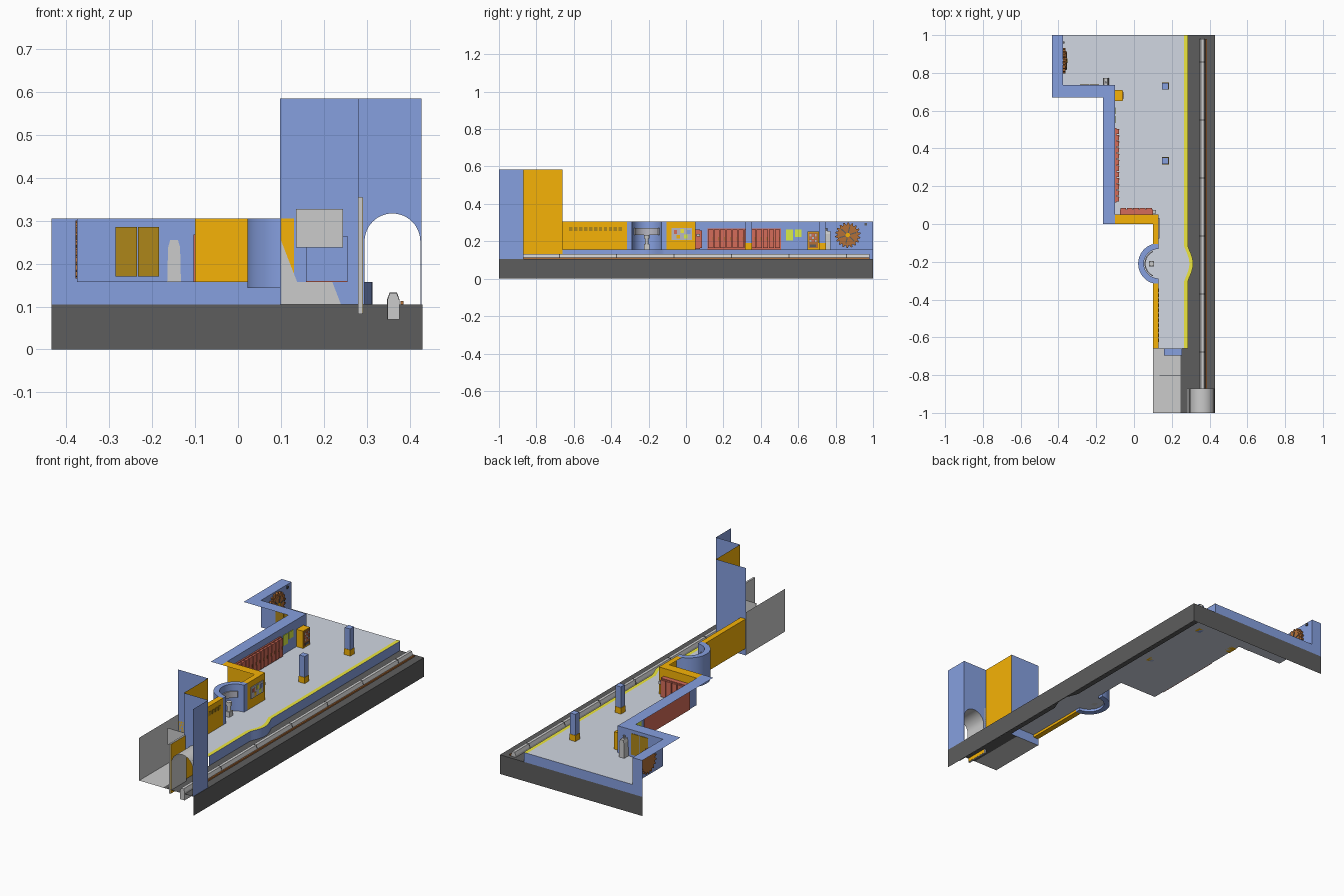
import bpy, bmesh, math
from math import cos, sin, pi, radians

if "Cube" in bpy.data.objects:
    bpy.data.objects.remove(bpy.data.objects["Cube"])

COL = dict(blue=(.24, .35, .74), orange=(.92, .45, .002), red=(.66, .15, .10), dark=(.11, .11, .11),
           floor=(.64, .68, .76), yellow=(.85, .80, .05), brown=(.45, .16, .04), gold=(.42, .24, .01),
           lime=(.70, .85, .06), pale=(.48, .48, .55))
FL, TOP, TALL, BED = .157, .305, .585, .105      # floor, wall top, tower top, track bed
mats = {}


def mesh(name, verts, faces, col=None, smooth=False):
    me = bpy.data.meshes.new(name)
    me.from_pydata(verts, [], faces)
    bm = bmesh.new()
    bm.from_mesh(me)
    bmesh.ops.recalc_face_normals(bm, faces=bm.faces)
    bm.to_mesh(me)
    bm.free()
    ob = bpy.data.objects.new(name, me)
    bpy.context.collection.objects.link(ob)
    if col:
        if col not in mats:
            mats[col] = bpy.data.materials.new(col)
            mats[col].diffuse_color = (*COL[col], 1)
        me.materials.append(mats[col])
    if smooth:
        bpy.context.view_layer.objects.active = ob
        ob.select_set(True)
        bpy.ops.object.shade_smooth_by_angle(angle=radians(35))
        ob.select_set(False)
    return ob


def prism(name, pts, lo, hi, axis, col=None, smooth=False):
    """Extrude a 2D outline along an axis: z -> (x,y), y -> (x,z), x -> (y,z)."""
    put = {'z': lambda a, b, h: (a, b, h), 'y': lambda a, b, h: (a, h, b), 'x': lambda a, b, h: (h, a, b)}[axis]
    n = len(pts)
    v = [put(a, b, h) for h in (lo, hi) for a, b in pts]
    f = [tuple(range(n))[::-1], tuple(range(n, 2 * n))]
    f += [(i, (i + 1) % n, n + (i + 1) % n, n + i) for i in range(n)]
    return mesh(name, v, f, col, smooth)


def box(name, x0, x1, y0, y1, z0, z1, col=None):
    return prism(name, [(x0, y0), (x1, y0), (x1, y1), (x0, y1)], z0, z1, 'z', col)


def sheet(name, pts, z, col=None):
    return mesh(name, [(x, y, z) for x, y in pts], [tuple(range(len(pts)))], col)


def strip(name, a, b, col=None, smooth=False):
    """Ribbon of quads between two equally long 3D paths."""
    n = len(a)
    return mesh(name, a + b, [(i, i + 1, n + i + 1, n + i) for i in range(n - 1)], col, smooth)


def curtain(name, path, z0, z1, col=None, smooth=False):
    return strip(name, [(x, y, z0) for x, y in path], [(x, y, z1) for x, y in path], col, smooth)


def wall(name, inner, outer, col):
    """Wall with a visible face and a coping on top, open at the back."""
    curtain(name + "_face", inner, FL, TOP, col)
    strip(name + "_coping", [(x, y, TOP) for x, y in inner], [(x, y, TOP) for x, y in outer], col)


def arc(cx, cy, r, a0, a1, n=24):
    return [(cx + r * cos(radians(a0 + (a1 - a0) * i / n)), cy + r * sin(radians(a0 + (a1 - a0) * i / n)))
            for i in range(n + 1)]


# platform edge running from back to front with a rounded bulge
def edge(x):
    bump = [(x + .028 * cos(pi * t / 2) ** 1.2, -.21 - .095 * t) for t in [i / 8 - 1 for i in range(1, 16)]]
    return [(x, 1), (x, -.115)] + bump + [(x, -.305), (x, -.66)]


# open-bottomed track bed with outer and back skirts
sheet("track_bed", edge(.285) + [(.245, -.66), (.245, -1), (.43, -1), (.43, 1)], BED, "dark")
curtain("outer_skirt", [(.43, -1), (.43, 1)], 0, BED, "dark")
curtain("back_skirt", [(-.435, 1), (.43, 1)], 0, BED, "dark")
curtain("back_band", [(-.435, 1), (.285, 1)], BED, FL, "blue")

# platform floor, edge and safety line
niche_in = arc(.13, -.21, .078, 270, 90)
niche_out = arc(.13, -.21, .108, 270, 90)
outline = edge(.285) + [(.13, -.66)] + niche_in + [(.13, .05), (-.1, .05), (-.1, .735), (-.375, .735), (-.375, 1)]
sheet("platform_floor", outline, FL, "floor")
curtain("platform_edge", edge(.285), BED, FL, "blue", True)
strip("safety_line", [(x, y, FL + .001) for x, y in edge(.265)], [(x, y, FL + .001) for x, y in edge(.285)], "yellow")

# side walls
box("front_wall", .1, .13, -.66, -.315, .143, TOP, "orange")
wall("corner_wall", [(.13, -.105), (.13, .05), (-.1, .05)], [(.1, -.105), (.1, 0), (-.1, 0)], "orange")
wall("long_wall", [(-.1, .05), (-.1, .735), (-.375, .735), (-.375, 1)],
     [(-.165, 0), (-.165, .67), (-.435, .67), (-.435, 1)], "blue")
strip("coping_end", [(-.1, 0, TOP), (-.165, 0, TOP)], [(-.1, .05, TOP), (-.165, .05, TOP)], "blue")
curtain("wall_end", [(-.435, 1), (-.375, 1)], BED, TOP, "blue")
prism("niche_wall", niche_out + niche_in[::-1], .143, TOP, 'z', "blue", True)

# niche sign and pedestal figure
prism("niche_sign", arc(.13, -.21, .074, 245, 115) + arc(.13, -.21, .068, 115, 245), .235, .27, 'z', "pale")
box("pedestal", .08, .105, -.225, -.195, FL, .185)
prism("figure_body", arc(.0925, -.21, .010, 0, 330, 11), .185, .215, 'z')
prism("figure_head", arc(.0925, -.21, .014, 0, 330, 11), .215, .235, 'z')

# tall end walls beside the tunnel
curtain("tower_end", [(.098, -.66), (.28, -.66)], BED, TALL, "blue")
curtain("tower_return", [(.28, -.66), (.28, -.87)], BED, TALL, "orange")
curtain("tower_outer", [(.428, -.87), (.428, -1)], BED, TALL, "blue")
arch = [(.425, BED)] + arc(.36, .252, .065, 0, 180) + [(.295, BED)]
portal = [(.28, BED), (.28, TALL), (.428, TALL), (.428, BED)] + arch
mesh("tunnel_portal", [(x, -.87, z) for x, z in portal], [tuple(range(len(portal)))], "blue")
strip("tunnel_vault", [(x, -.87, z) for x, z in arch], [(x, -1, z) for x, z in arch], None, True)
box("tunnel_partition", .28, .29, -1, -.87, .083, .355)
box("partition_face", .29, .291, -.998, -.872, .085, .353, "orange")

# service passage at the front end
sheet("passage_floor", [(.1, -1), (.245, -1), (.245, -.66), (.1, -.66)], BED)
curtain("passage_wall", [(.1, -1), (.1, -.66)], BED, .34)
poly = [(.1, BED), (.1, .255), (.138, FL), (.22, FL), (.24, BED)]
mesh("passage_ramp_end", [(x, -.663, z) for x, z in poly], [tuple(range(5))])
box("door_recess", .158, .255, -.695, -.66, .16, .265, "blue")
box("door_sill", .158, .255, -.696, -.66, .157, .16, "red")
box("hanging_panel", .135, .245, -.803, -.8, .238, .328)

# tiled band without lettering on the orange wall
for i in range(11):
    y = -.625 + i * .0265
    box("wall_tile", .1305, .133, y, y + .018, .255, .276, "gold")

# notice board with coloured notes
box("notice_board", .1305, .134, -.078, .032, .208, .272, "pale")
for i, (y, z, c) in enumerate([(-.065, .24, "red"), (-.03, .245, "yellow"), (.005, .24, "blue"),
                               (-.05, .215, "orange"), (-.01, .216, "lime")]):
    box("notice", .133, .136, y, y + .018, z, z + .02, c)

# red locker rows
box("locker_back", -.104, -.092, .115, .508, .157, .268, "red")
for i in range(12):
    y = .118 + i * .0325
    box("locker_door", -.093, -.08, y, y + .028, .165, .264, "red")
    box("locker_handle", -.081, -.077, y + .021, y + .025, .205, .222, "brown")
box("corner_locker", -.075, .1, .0505, .076, .16, .262, "red")
for i in range(5):
    x = -.072 + i * .034
    box("corner_door", x, x + .03, .075, .086, .165, .257, "red")
box("corner_lamp", .1, .116, .055, .075, .225, .24)

# wall posters
for y in (.535, .582):
    box("poster", -.103, -.097, y, y + .036, .205 + (y - .535) * .4, .262, "lime")

# vending machine
box("vending_body", -.104, -.06, .65, .71, FL, .252, "orange")
box("vending_front", -.061, -.057, .655, .705, .165, .247, "brown")
for i in range(3):
    for j in range(3):
        y, z = .661 + i * .014, .195 + j * .016
        box("vending_item", -.058, -.055, y, y + .009, z, z + .011, "red" if (i + j) % 2 else "pale")
box("vending_slot", -.058, -.055, .664, .696, .17, .182, "dark")

# gold panels and kiosk on the back recess wall
for x in (-.285, -.233):
    box("gold_panel", x, x + .049, .731, .738, .17, .286, "gold")
prism("kiosk", [(-.165, FL), (-.163, .238), (-.158, .255), (-.14, .255), (-.135, .238), (-.133, FL)],
      .733, .772, 'y')
prism("kiosk_beacon", arc(-.149, .75, .006, 0, 315, 7), .255, .27, 'z', "pale")

# big cog on the far wall
cog = []
for i in range(18):
    for da, r in ((0, .056), (5, .068), (11, .068), (15, .056)):
        a = radians(i * 20 + da)
        cog.append((.865 + r * cos(a), .233 + r * sin(a)))
prism("cog", cog, -.379, -.362, 'x', "brown")
prism("cog_ring", arc(.865, .233, .05, 0, 345, 23), -.363, -.358, 'x', "brown")
prism("cog_hub", arc(.865, .233, .012, 0, 330, 11), -.359, -.352, 'x', "orange")
for i in range(6):
    a = i * pi / 3 + .3
    ux, uz = cos(a), sin(a)
    prism("cog_spoke", [(.865 + ux * r - uz * s, .233 + uz * r + ux * s)
                        for r, s in ((.012, -.003), (.047, -.003), (.047, .003), (.012, .003))],
          -.359, -.355, 'x', "dark")
box("wall_lamp", -.378, -.368, .955, .967, .285, .297, "dark")

# platform pillars
for y in (.335, .73):
    box("pillar", .149, .182, y - .017, y + .017, FL, TOP, "blue")
    box("pillar_base", .147, .184, y - .019, y + .019, FL, .19, "orange")

# guide rail with joints and a power rail
rail = [(.348, .07), (.348, .115), (.354, .132), (.37, .132), (.376, .115), (.376, .07)]
prism("guide_rail", rail, -1, .98, 'y')
for i in range(6):
    y = -.68 + i * .307
    prism("rail_joint", [(.362 + (x - .362) * 1.05, z + (.001 if z > .1 else 0)) for x, z in rail], y, y + .005, 'y', "dark")
box("power_rail", .379, .386, -.87, .98, BED, .113, "brown")

for m in bpy.data.materials:
    if m.users and not m.is_grease_pencil:
        m.use_nodes = True
        m.node_tree.nodes["Principled BSDF"].inputs["Base Color"].default_value = m.diffuse_color
